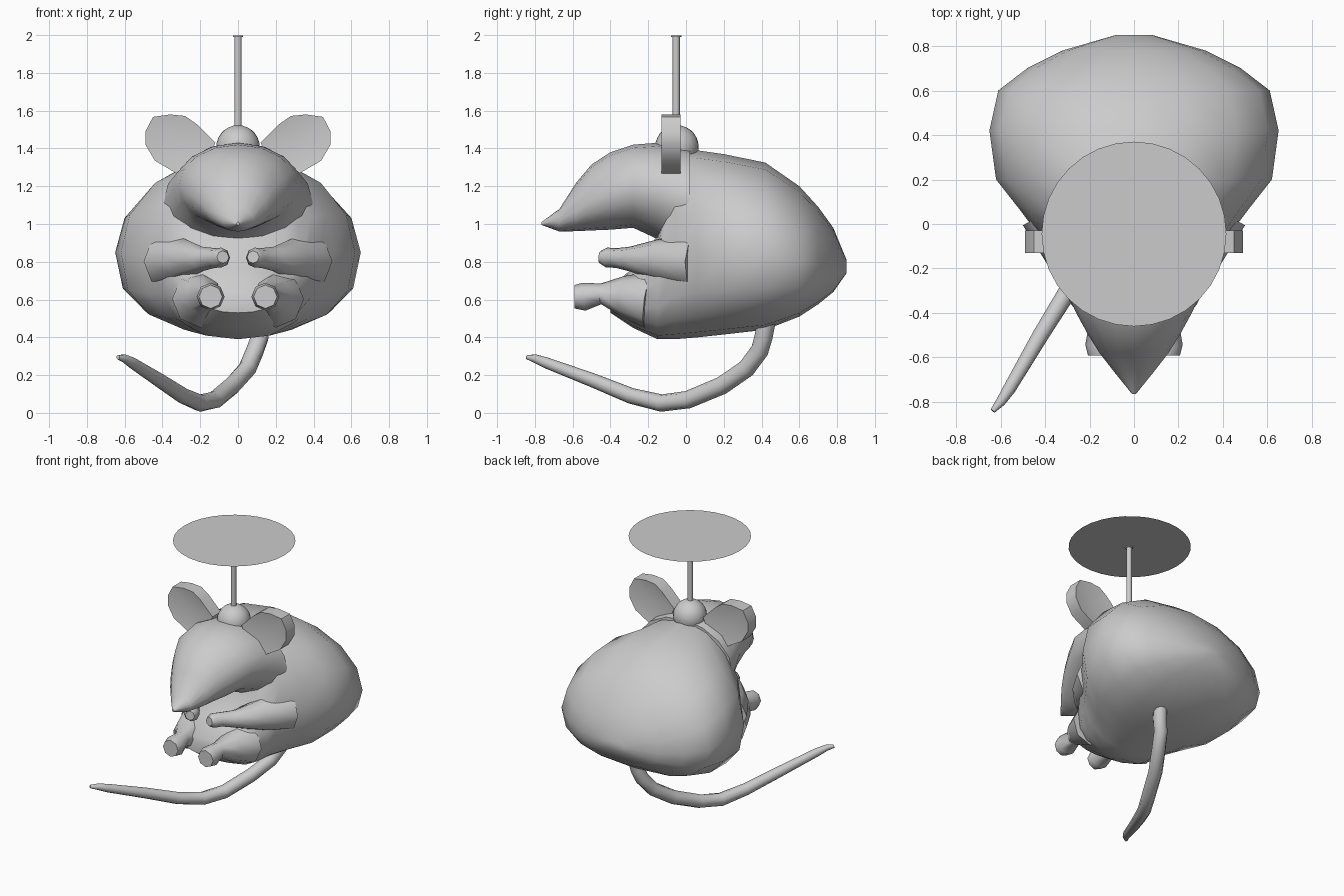
import bpy, bmesh
from math import sin, cos, pi, radians
from mathutils import Vector

if "Cube" in bpy.data.objects:
    bpy.data.objects.remove(bpy.data.objects["Cube"])


def finish(name, bm, angle=40):
    bmesh.ops.recalc_face_normals(bm, faces=bm.faces)
    me = bpy.data.meshes.new(name)
    bm.to_mesh(me)
    bm.free()
    ob = bpy.data.objects.new(name, me)
    bpy.context.collection.objects.link(ob)
    bpy.ops.object.select_all(action='DESELECT')
    ob.select_set(True)
    bpy.context.view_layer.objects.active = ob
    bpy.ops.object.shade_smooth_by_angle(angle=radians(angle))
    return ob


def loft(name, rings, angle=40):
    bm = bmesh.new()
    vs = [[bm.verts.new(p) for p in r] for r in rings]
    n = len(rings[0])
    for a, b in zip(vs, vs[1:]):
        for i in range(n):
            j = (i + 1) % n
            bm.faces.new((a[i], a[j], b[j], b[i]))
    bm.faces.new(vs[0])
    bm.faces.new(vs[-1])
    return finish(name, bm, angle)


def sections(name, rows, n=16, low_pow=1.0):
    # rows: y, bottom, top, half width, height of the widest point
    rings = []
    for y, lo, hi, hw, zw in rows:
        ring = []
        for i in range(n):
            t = 2 * pi * i / n
            c, s = cos(t), sin(t)
            if s >= 0:
                ring.append((hw * c, y, zw + (hi - zw) * s))
            else:
                cx = abs(c) ** low_pow * (1 if c > 0 else -1)
                ring.append((hw * cx, y, zw - (zw - lo) * abs(s) ** low_pow))
        rings.append(ring)
    return loft(name, rings, 50)


def tube(name, path, n=8, side=1):
    # path: x, y, z, radius
    pts = [Vector((p[0] * side, p[1], p[2])) for p in path]
    rings = []
    for k, p in enumerate(pts):
        d = (pts[min(k + 1, len(pts) - 1)] - pts[max(k - 1, 0)]).normalized()
        u = d.cross(Vector((1, 0, 0))).normalized()
        v = d.cross(u)
        r = path[k][3]
        rings.append([p + r * (u * cos(2 * pi * i / n) + v * sin(2 * pi * i / n)) for i in range(n)])
    return loft(name, rings, 50)


# plump body, front to rear
sections("body", [
    (-0.40, .53, .66, .17, .60), (-0.28, .45, .77, .27, .62),
    (-0.15, .39, .94, .36, .70), (-0.06, .39, 1.39, .42, .82),
    (0.06, .40, 1.39, .51, .84), (0.20, .415, 1.37, .62, .85),
    (0.42, .44, 1.325, .65, .85), (0.60, .51, 1.20, .61, .80),
    (0.70, .575, 1.09, .48, .78), (0.78, .64, .98, .32, .77),
    (0.85, .74, .81, .08, .775)], low_pow=0.8)

# head tapering to a pointed snout
sections("head", [
    (-0.765, .995, 1.01, .008, 1.0), (-0.67, .96, 1.08, .085, 1.02),
    (-0.58, .962, 1.22, .155, 1.07), (-0.50, .966, 1.315, .205, 1.12),
    (-0.40, .97, 1.38, .26, 1.16), (-0.28, .98, 1.42, .315, 1.20),
    (-0.15, .92, 1.43, .345, 1.18), (0.02, .80, 1.40, .40, 1.10)])

ear_outline = [(.12, 1.43), (.22, 1.53), (.28, 1.572), (.36, 1.58), (.45, 1.567),
               (.49, 1.49), (.49, 1.42), (.44, 1.335), (.32, 1.265), (.18, 1.29)]

for side, tag in ((1, "right"), (-1, "left")):
    # bent arm with a small paw
    tube("arm_" + tag, [(.36, .05, .80, .15), (.28, -.15, .81, .11), (.19, -.30, .815, .065),
                        (.12, -.37, .82, .052), (.09, -.42, .822, .053), (.08, -.455, .825, .033)], side=side)
    # short leg and flared foot
    tube("foot_" + tag, [(.20, -.20, .60, .15), (.18, -.34, .62, .105), (.15, -.45, .63, .055),
                         (.145, -.54, .615, .074), (.145, -.59, .615, .062)], side=side)
    # thick round ear with a dished face
    bm = bmesh.new()
    rims = []
    for y, mid in ((-.13, -.105), (-.03, -.055)):
        rim = [bm.verts.new((x * side, y, z)) for x, z in ear_outline]
        hub = bm.verts.new((.30 * side, mid, 1.42))
        for i in range(len(rim)):
            bm.faces.new((hub, rim[i - 1], rim[i]))
        rims.append(rim)
    for i in range(len(ear_outline)):
        bm.faces.new((rims[0][i - 1], rims[0][i], rims[1][i], rims[1][i - 1]))
    finish("ear_" + tag, bm, 40)

# curling tail
tube("tail", [(.13, .43, .50, .048), (.115, .41, .40, .048), (.09, .39, .33, .048),
              (.05, .32, .235, .048), (-.03, .19, .145, .048), (-.12, .01, .07, .047),
              (-.20, -.13, .052, .046), (-.29, -.29, .09, .042), (-.42, -.50, .175, .037),
              (-.56, -.74, .265, .029), (-.60, -.80, .288, .022), (-.635, -.84, .295, .012)], n=10)

# ball on top of the head
bm = bmesh.new()
bmesh.ops.create_uvsphere(bm, u_segments=24, v_segments=14, radius=.115)
bmesh.ops.translate(bm, verts=bm.verts, vec=(0, -.048, 1.408))
finish("ball", bm)

# rod with a small cap
circle = lambda r, z, n=16: [(r * cos(2 * pi * i / n), -.052 + r * sin(2 * pi * i / n), z) for i in range(n)]
loft("rod", [circle(.019, 1.45), circle(.019, 1.99), circle(.027, 1.99), circle(.027, 1.998)])

# flat round plate
bm = bmesh.new()
bmesh.ops.create_circle(bm, cap_ends=True, segments=32, radius=.415)
bmesh.ops.translate(bm, verts=bm.verts, vec=(0, -.045, 2.0))
finish("plate", bm)
